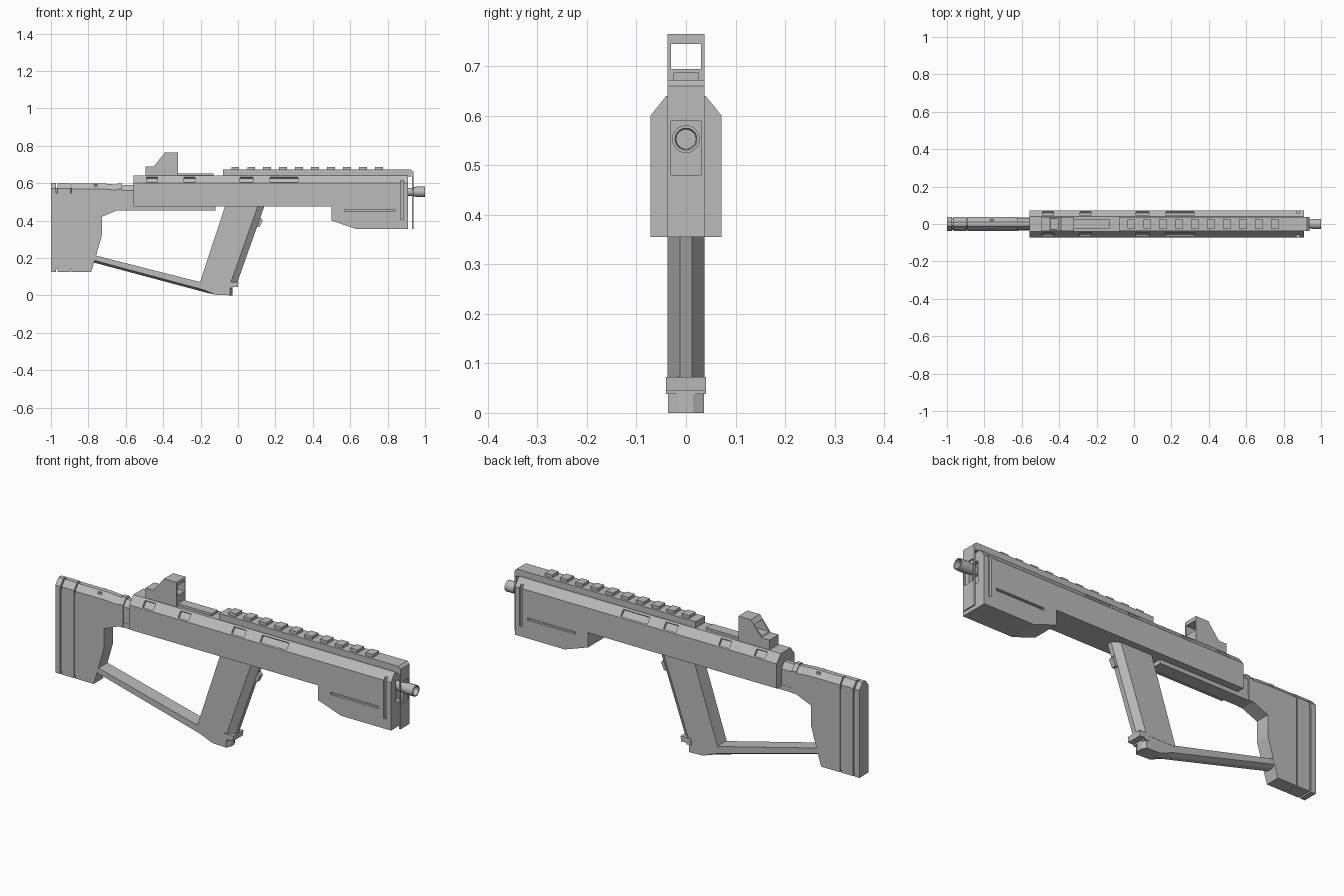
import bpy, bmesh, math
from mathutils import Matrix

if "Cube" in bpy.data.objects:
    bpy.data.objects.remove(bpy.data.objects["Cube"])

grey = bpy.data.materials.new("mid grey")
grey.use_nodes = True
grey.diffuse_color = (0.5, 0.5, 0.5, 1)
grey.node_tree.nodes["Principled BSDF"].inputs["Base Color"].default_value = (0.5, 0.5, 0.5, 1)


def finish(name, bm):
    bmesh.ops.recalc_face_normals(bm, faces=bm.faces)
    mesh = bpy.data.meshes.new(name)
    bm.to_mesh(mesh)
    bm.free()
    mesh.materials.append(grey)
    ob = bpy.data.objects.new(name, mesh)
    bpy.context.collection.objects.link(ob)
    return ob


def loft(name, layers):
    """Joins xz outlines, given from the centre outwards as (y, outline), mirrored in y."""
    bm = bmesh.new()
    stack = [(-y, o) for y, o in reversed(layers)] + list(layers)
    rings = [[bm.verts.new((x, y, z)) for x, z in o] for y, o in stack]
    for a, b in zip(rings, rings[1:]):
        for i in range(len(a)):
            j = (i + 1) % len(a)
            bm.faces.new((a[i], a[j], b[j], b[i]))
    bm.faces.new(rings[0])
    bm.faces.new(rings[-1])
    return finish(name, bm)


def slab(name, outline, half):
    return loft(name, [(half, outline)])


def rect(x0, x1, z0, z1):
    return [(x0, z0), (x1, z0), (x1, z1), (x0, z1)]


def boxes(name, items):
    """One mesh of boxes given as (centre, size, tilt about x)."""
    bm = bmesh.new()
    for centre, size, tilt in items:
        m = (Matrix.Translation(centre) @ Matrix.Rotation(tilt, 4, 'X')
             @ Matrix.Diagonal((*size, 1)))
        bmesh.ops.create_cube(bm, size=1, matrix=m)
    return finish(name, bm)


def cut(ob, cutter):
    mod = ob.modifiers.new("cut", 'BOOLEAN')
    mod.operation = 'DIFFERENCE'
    mod.solver = 'EXACT'
    mod.object = cutter
    cutter.hide_render = True
    cutter.hide_viewport = True
    cutter.display_type = 'WIRE'
    bpy.context.view_layer.update()


def chamfered(name, x0, x1, z0, z1, half=0.037, c=0.025):
    """Block with its top and bottom long edges cut off."""
    return loft(name, [(half - c, rect(x0, x1, z0, z1)),
                       (half, rect(x0, x1, z0, z1 - 0.03))])


# Main housing with sloped shoulders and a deeper fore end
def housing_outline(top):
    return [(-0.56, 0.475), (0.5, 0.475), (0.5, 0.4), (0.63, 0.355),
            (0.91, 0.355), (0.91, top), (-0.56, top)]


housing = loft("housing", [(0.04, housing_outline(0.64)), (0.072, housing_outline(0.6))])

# Shoulder pockets, side grooves and the bore recess
slope = math.atan2(0.04, 0.032)
cuts = []
for s in (-1, 1):
    for x0, x1 in ((-0.49, -0.43), (-0.29, -0.23), (0.01, 0.08), (0.17, 0.32)):
        cuts.append((((x0 + x1) / 2, s * 0.057, 0.619), (x1 - x0, 0.034, 0.024), -s * slope))
    cuts.append(((0.705, s * 0.072, 0.453), (0.27, 0.024, 0.012), 0))
    cuts.append(((0.877, s * 0.072, 0.51), (0.016, 0.024, 0.21), 0))
cuts.append(((0.91, 0, 0.535), (0.04, 0.06, 0.11), 0))
cut(housing, boxes("housing_cutter", cuts))

# Top rail with teeth
slab("top_rail", [(-0.08, 0.635), (0.938, 0.635), (0.938, 0.66), (0.925, 0.672), (-0.08, 0.672)], 0.037)
boxes("rail_teeth", [((-0.015 + 0.0855 * i, 0, 0.677), (0.042, 0.05, 0.02), 0) for i in range(10)])

# Thin front plate with an opening around the barrel
plate = slab("front_plate", rect(0.93, 0.938, 0.355, 0.65), 0.037)
cut(plate, boxes("plate_cutter", [((0.934, 0, 0.535), (0.05, 0.06, 0.11), 0)]))

# Barrel tip: a turned, hollow profile
bm = bmesh.new()
profile = [(0.88, 0.022), (0.93, 0.022), (0.93, 0.025), (0.95, 0.025), (0.95, 0.028),
           (1.0, 0.028), (1.0, 0.022), (0.96, 0.02)]
rings = [[bm.verts.new((x, r * math.cos(a * math.tau / 20), 0.553 + r * math.sin(a * math.tau / 20)))
          for a in range(20)] for x, r in profile]
for a, b in zip(rings, rings[1:]):
    for i in range(20):
        j = (i + 1) % 20
        bm.faces.new((a[i], a[j], b[j], b[i]))
bm.faces.new(rings[0])
bm.faces.new(rings[-1])
barrel = finish("barrel_tip", bm)
bpy.context.view_layer.objects.active = barrel
barrel.select_set(True)
bpy.ops.object.shade_smooth_by_angle(angle=math.radians(30))
barrel.select_set(False)

# Sight on its base strip
slab("sight_base", rect(-0.49, -0.13, 0.635, 0.652), 0.025)
sight = slab("sight", [(-0.495, 0.638), (-0.32, 0.638), (-0.32, 0.765), (-0.39, 0.765),
                       (-0.45, 0.69), (-0.495, 0.69)], 0.037)
cut(sight, boxes("sight_cutter", [((-0.4, 0, 0.72), (0.3, 0.06, 0.05), 0)]))

# Under strip, neck and collar
slab("under_strip", rect(-0.64, -0.12, 0.455, 0.48), 0.034)
chamfered("neck", -0.66, -0.55, 0.455, 0.59, 0.033, 0.022)
chamfered("collar", -0.645, -0.62, 0.455, 0.598)


# Shoulder stock
def stock_outline(top):
    return [(-0.89, 0.125), (-0.785, 0.125), (-0.765, 0.19), (-0.728, 0.32), (-0.728, 0.42),
            (-0.645, 0.455), (-0.645, top), (-0.72, top + 0.006), (-0.89, top + 0.006)]


loft("stock", [(0.012, stock_outline(0.592)), (0.037, stock_outline(0.562))])
chamfered("stock_core", -0.99, -0.88, 0.14, 0.575, 0.032)
chamfered("butt_spacer", -0.965, -0.896, 0.125, 0.6)
chamfered("butt_pad", -1.0, -0.973, 0.125, 0.6)
boxes("stock_ridges", [((-0.76, 0, 0.582), (0.02, 0.05, 0.02), 0)])


# Raked grip with a chamfered front edge
def grip_outline(inset):
    return [(-0.205, 0.065), (-0.005 - inset, 0.065), (0.142 - inset, 0.48), (-0.068, 0.48)]


loft("grip", [(0.012, grip_outline(0)), (0.037, grip_outline(0.035))])
slab("grip_button", [(0.095, 0.365), (0.115, 0.365), (0.132, 0.4), (0.12, 0.415), (0.105, 0.41)], 0.012)


# Lower brace from the grip foot to the stock
def brace_outline(inset):
    return [(-0.78, 0.178 + inset), (-0.19, 0.02 + inset), (-0.12, 0.003), (-0.03 - inset, 0),
            (-0.03 - inset, 0.07), (-0.21, 0.073), (-0.77, 0.215)]


loft("lower_brace", [(0.014, brace_outline(0)), (0.036, brace_outline(0.012))])
slab("grip_collar", [(-0.055, 0.038), (-0.03, 0.038), (-0.03, 0.045), (0.0, 0.045),
                     (0.002, 0.072), (-0.055, 0.072)], 0.04)
